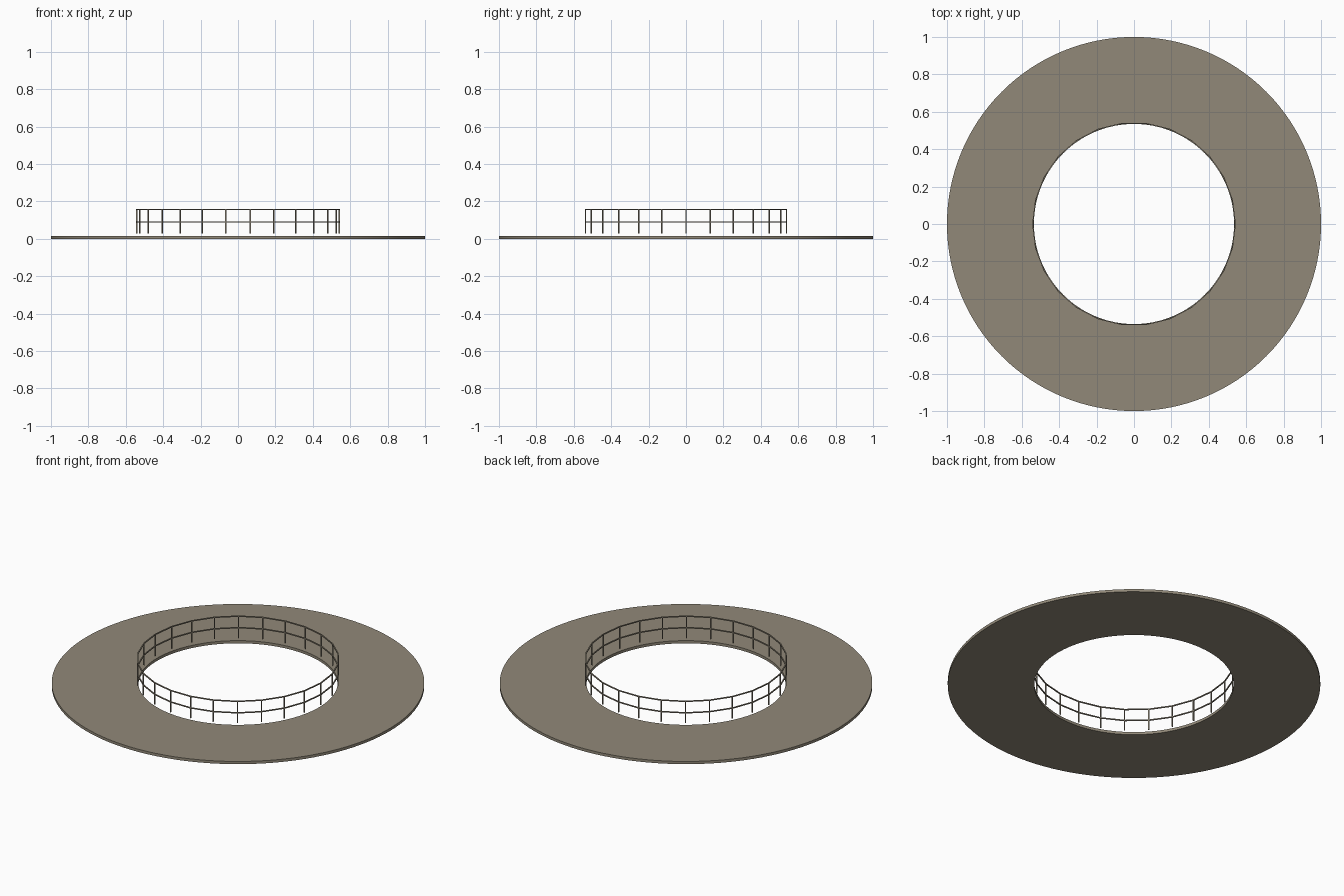
import bpy, bmesh, math

if "Cube" in bpy.data.objects:
    bpy.data.objects.remove(bpy.data.objects["Cube"])

N = 26            # railing posts
R = 0.5415        # railing radius


def material(name, rgb):
    m = bpy.data.materials.new(name)
    m.diffuse_color = (*rgb, 1)
    m.use_nodes = True
    m.node_tree.nodes["Principled BSDF"].inputs["Base Color"].default_value = m.diffuse_color
    return m


stone = material("warm_grey_stone", (0.285, 0.25, 0.19))


def ring(name, r_in, r_out, z0, z1, sides, mat, smooth=False):
    """Flat ring: a rectangular section swept around z."""
    bm = bmesh.new()
    loops = []
    for i in range(sides):
        a = 2 * math.pi * i / sides
        c, s = math.cos(a), math.sin(a)
        loops.append([bm.verts.new((r * c, r * s, z)) for r, z in
                      ((r_in, z0), (r_out, z0), (r_out, z1), (r_in, z1))])
    for i in range(sides):
        p, q = loops[i], loops[(i + 1) % sides]
        for k in range(4):
            j = (k + 1) % 4
            bm.faces.new((p[k], q[k], q[j], p[j]))
    return finish(name, bm, mat, smooth)


def finish(name, bm, mat, smooth=False):
    bmesh.ops.recalc_face_normals(bm, faces=bm.faces)
    me = bpy.data.meshes.new(name)
    bm.to_mesh(me)
    bm.free()
    me.materials.append(mat)
    ob = bpy.data.objects.new(name, me)
    bpy.context.collection.objects.link(ob)
    if smooth:
        bpy.ops.object.select_all(action='DESELECT')
        ob.select_set(True)
        bpy.context.view_layer.objects.active = ob
        bpy.ops.object.shade_smooth_by_angle(angle=math.radians(30))
    return ob


# Walkway deck
ring("ring_deck", 0.535, 1.0, 0.0, 0.016, 128, stone, True)

# Horizontal rails, faceted between posts
ring("top_rail", R - 0.003, R + 0.003, 0.155, 0.161, N, stone)
ring("middle_rail", R - 0.003, R + 0.003, 0.087, 0.093, N, stone)

# Upright posts, ending just above the deck
for i in range(N):
    a = 2 * math.pi * i / N
    bpy.ops.mesh.primitive_cube_add(
        size=1, location=(R * math.cos(a), R * math.sin(a), 0.093), rotation=(0, 0, a))
    post = bpy.context.object
    post.name = f"railing_post_{i + 1:02d}"
    post.scale = (0.006, 0.006, 0.126)
    post.data.materials.append(stone)
